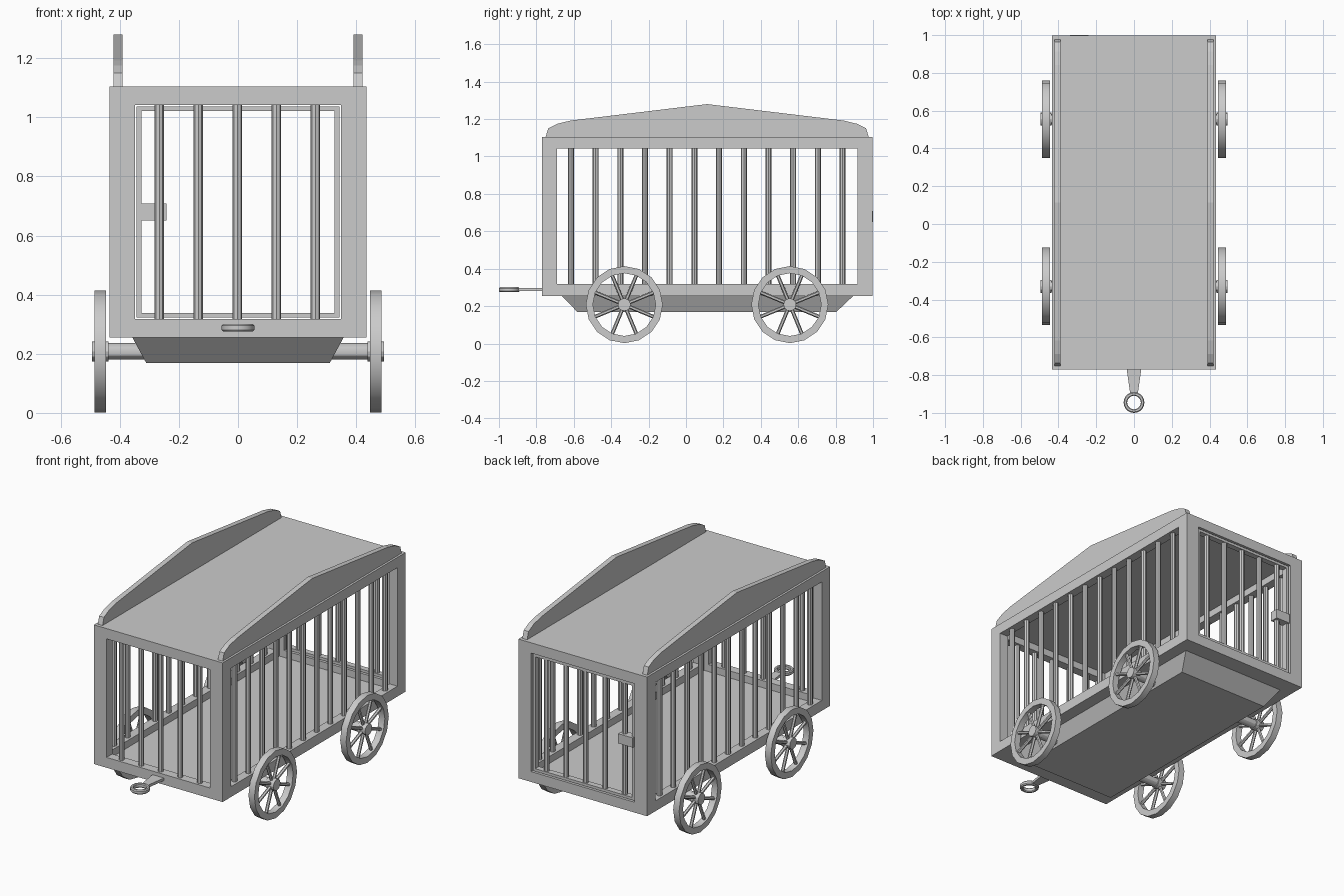
import bpy, bmesh
from math import pi, sin, cos
from mathutils import Matrix, Vector

if "Cube" in bpy.data.objects:
    bpy.data.objects.remove(bpy.data.objects["Cube"])


def finish(name, bm, smooth=False):
    bmesh.ops.recalc_face_normals(bm, faces=bm.faces)
    me = bpy.data.meshes.new(name)
    bm.to_mesh(me)
    bm.free()
    ob = bpy.data.objects.new(name, me)
    bpy.context.collection.objects.link(ob)
    if smooth:
        bpy.ops.object.select_all(action='DESELECT')
        bpy.context.view_layer.objects.active = ob
        ob.select_set(True)
        bpy.ops.object.shade_smooth_by_angle()
    return ob


def add_box(bm, lo, hi):
    lo, hi = Vector(lo), Vector(hi)
    m = Matrix.Translation((lo + hi) / 2) @ Matrix.Diagonal((*(hi - lo), 1))
    bmesh.ops.create_cube(bm, size=1, matrix=m)


def box(name, lo, hi):
    bm = bmesh.new()
    add_box(bm, lo, hi)
    return finish(name, bm)


def add_rod(bm, a, b, r, sides):
    a, b = Vector(a), Vector(b)
    rot = (b - a).to_track_quat('Z', 'Y').to_matrix().to_4x4()
    bmesh.ops.create_cone(bm, cap_ends=True, segments=sides, radius1=r, radius2=r,
                          depth=(b - a).length, matrix=Matrix.Translation((a + b) / 2) @ rot)


def add_lathe(bm, profile, sides, place):
    # closed (radius, height) profile swept around z, then placed
    rings = [[bm.verts.new(place @ Vector((r * cos(2 * pi * i / sides), r * sin(2 * pi * i / sides), h)))
              for r, h in profile] for i in range(sides)]
    n = len(profile)
    for i in range(sides):
        a, b = rings[i], rings[(i + 1) % sides]
        for j in range(n):
            k = (j + 1) % n
            bm.faces.new((a[j], b[j], b[k], a[k]))


def add_prism(bm, points, offset):
    f = bm.faces.new([bm.verts.new(p) for p in points])
    ext = bmesh.ops.extrude_face_region(bm, geom=[f])
    bmesh.ops.translate(bm, vec=offset, verts=[v for v in ext['geom'] if isinstance(v, bmesh.types.BMVert)])
    # keep the starting cap so the prism is closed
    if not f.is_valid:
        return


W, Y0, Y1, Z0, Z1 = 0.435, -0.77, 0.997, 0.255, 1.105
T = 0.055                      # wall thickness
ZB, ZT = 0.318, 1.042          # window bottom and top

# Cage body: hollow box with openings on all four sides
body = box("cage_body", (-W, Y0, Z0), (W, Y1, Z1))
cutters = [box("cavity_cutter", (-W + T, Y0 + T, Z0 + 0.02), (W - T, Y1 - T, Z1 - 0.02)),
           box("side_window_cutter", (-1, -0.69, ZB), (1, 0.918, ZT)),
           box("end_window_cutter", (-0.349, -2, ZB), (0.349, 2, ZT))]
bpy.context.view_layer.objects.active = body
for c in cutters:
    mod = body.modifiers.new("cut", 'BOOLEAN')
    mod.operation, mod.solver, mod.object = 'DIFFERENCE', 'EXACT', c
    bpy.ops.object.modifier_apply(modifier=mod.name)
for c in cutters:
    bpy.data.objects.remove(c)

# Side bars
for s, side in ((-1, "left"), (1, "right")):
    bm = bmesh.new()
    for i in range(12):
        y, x = -0.615 + 0.132 * i, s * (W - T / 2)
        add_rod(bm, (x, y, ZB - 0.01), (x, y, ZT + 0.01), 0.016, 8)
    finish(side + "_bars", bm, True)

# Front bars and door bars
yd = Y1 - T / 2
for name, y, g in (("front_bars", Y0 + T / 2, -0.01), ("door_bars", yd, 0.01)):
    bm = bmesh.new()
    for i in range(5):
        x = -0.266 + 0.132 * i
        add_rod(bm, (x, y, ZB + g), (x, y, ZT - g), 0.016, 8)
    finish(name, bm, True)

# Rear door frame
bm = bmesh.new()
for s in (-1, 1):
    add_box(bm, (s * 0.335 - 0.008, yd - 0.018, 0.322), (s * 0.335 + 0.008, yd + 0.018, 1.037))
for z in (0.322, 1.021):
    add_box(bm, (-0.327, yd - 0.018, z), (0.327, yd + 0.018, z + 0.016))
finish("door_frame", bm)

# Door latch
box("door_latch", (-0.34, 0.95, 0.65), (-0.242, 1.0, 0.709))

# Roof side boards with a peaked outline
half = [(0.865, 1.10), (0.85, 1.15), (0.80, 1.175), (0.73, 1.192)]
outline = [(0.113 - d, z) for d, z in half] + [(0.113, 1.28)] + [(0.113 + d, z) for d, z in reversed(half)]
for s, side in ((-1, "left"), (1, "right")):
    bm = bmesh.new()
    add_prism(bm, [(s * 0.39, y, z) for y, z in outline], (s * 0.032, 0, 0))
    bm.faces.new([v for v in bm.verts][:len(outline)]) if len(bm.faces) == len(outline) + 1 else None
    finish(side + "_roof_board", bm)

# Tapered undercarriage
bm = bmesh.new()
add_box(bm, (-0.36, -0.67, 0.168), (0.36, 0.90, 0.26))
for v in bm.verts:
    if v.co.z < 0.2:
        v.co.x *= 0.31 / 0.36
        v.co.y += 0.09 if v.co.y < 0 else -0.097
finish("undercarriage", bm)

# Wheels and axles
AX = 0.208
for label, y in (("front", -0.33), ("rear", 0.555)):
    bm = bmesh.new()
    add_rod(bm, (-0.46, y, AX), (0.46, y, AX), 0.028, 12)
    finish(label + "_axle", bm, True)
    for s, side in ((-1, "left"), (1, "right")):
        bm = bmesh.new()
        c = Vector((s * 0.466, y, AX))
        place = Matrix.Translation(c) @ Matrix.Rotation(pi / 2, 4, 'Y')
        add_lathe(bm, [(0.168, -0.02), (0.206, -0.02), (0.206, 0.02), (0.168, 0.02)], 16, place)
        add_rod(bm, c - Vector((0.028, 0, 0)), c + Vector((0.028, 0, 0)), 0.034, 12)
        for i in range(8):
            d = Vector((0, cos(pi / 4 * (i + 0.5)), sin(pi / 4 * (i + 0.5))))
            add_rod(bm, c + d * 0.025, c + d * 0.175, 0.010, 6)
        finish(f"{label}_{side}_wheel", bm, True)

# Tow bar and ring
bm = bmesh.new()
add_box(bm, (-0.04, -0.90, 0.28), (0.04, -0.76, 0.296))
for v in bm.verts:
    if v.co.y < -0.85:
        v.co.x *= 0.5
finish("tow_bar", bm)
bm = bmesh.new()
add_lathe(bm, [(0.036, -0.008), (0.040, -0.013), (0.050, -0.013), (0.055, -0.007),
               (0.055, 0.007), (0.050, 0.013), (0.040, 0.013), (0.036, 0.008)],
          20, Matrix.Translation((0, -0.945, 0.288)))
finish("tow_ring", bm, True)
